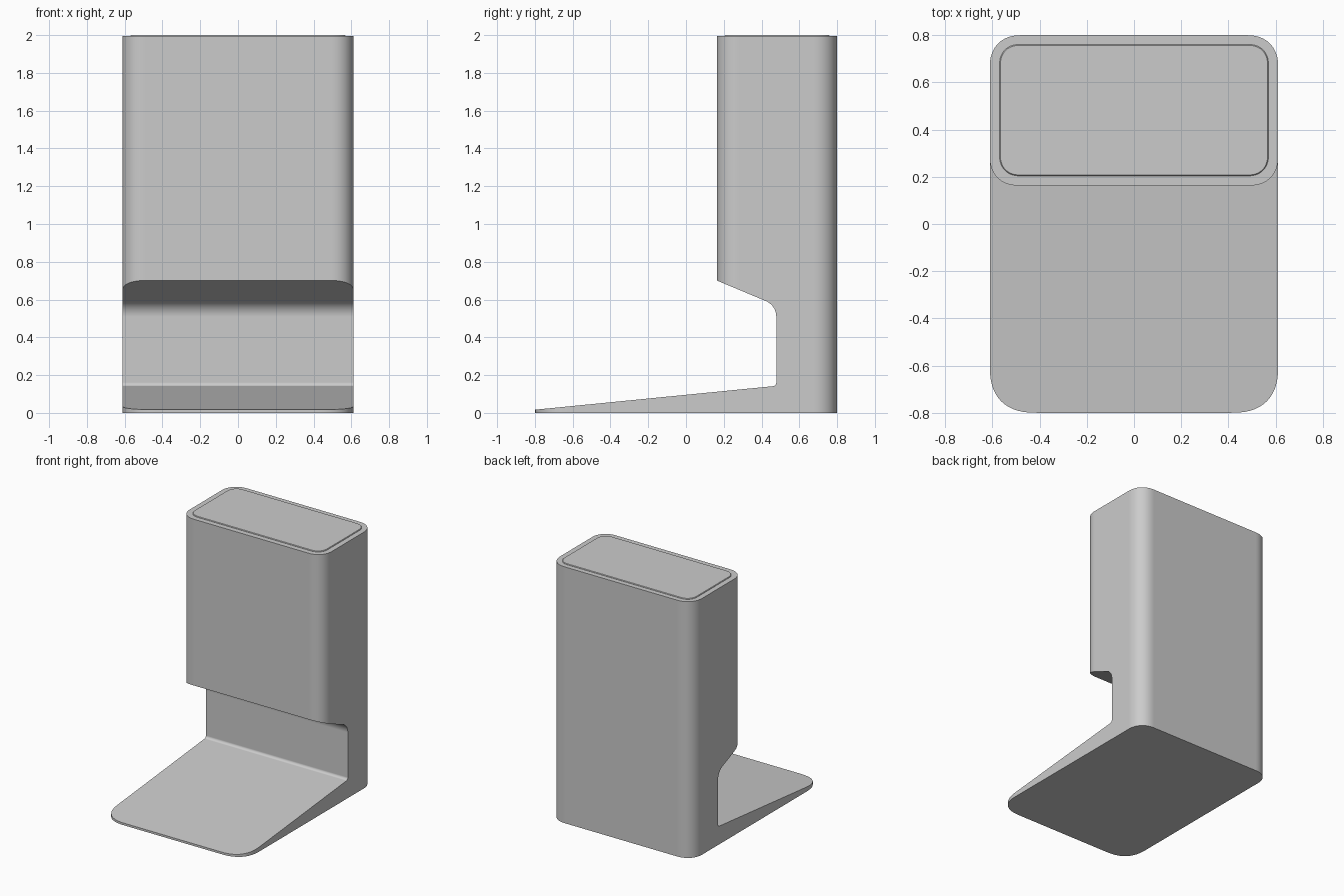
import bpy, bmesh, math
from mathutils import Vector

if "Cube" in bpy.data.objects:
    bpy.data.objects.remove(bpy.data.objects["Cube"])


def corner(cx, cy, sx, sy, r, e=2.0, n=14):
    """Rounded corner at the point (cx, cy), running from the x side to the y side."""
    ox, oy = cx - sx * r, cy - sy * r
    pts = []
    for i in range(n + 1):
        a = math.pi / 2 * i / n
        pts.append((ox + sx * r * math.cos(a) ** (2 / e) if i < n else ox,
                    oy + sy * r * math.sin(a) ** (2 / e)))
    return pts


def rounded_rect(x, y0, y1, r0, r1, e0=2.0, e1=2.0):
    right = corner(x, y0, 1, -1, r0, e0)[::-1] + corner(x, y1, 1, 1, r1, e1)
    return right + [(-px, py) for px, py in reversed(right)]


def fillet(prev, at, nxt, r, n=10):
    """Arc of radius r that rounds the profile point 'at'."""
    p = Vector(at)
    a, b = (Vector(prev) - p).normalized(), (Vector(nxt) - p).normalized()
    half = a.angle(b) / 2
    c = p + (a + b).normalized() * (r / math.sin(half))
    s = (p + a * (r / math.tan(half)) - c).normalized()
    t = (p + b * (r / math.tan(half)) - c).normalized()
    return [tuple(c + s.lerp(t, i / n).normalized() * r) for i in range(n + 1)]


def prism(name, pts, lo, hi, axis='Z'):
    def place(p, h):
        return (p[0], p[1], h) if axis == 'Z' else (h, p[0], p[1])
    bm = bmesh.new()
    face = bm.faces.new([bm.verts.new(place(p, lo)) for p in pts])
    ext = bmesh.ops.extrude_face_region(bm, geom=[face], use_keep_orig=True)['geom']
    move = Vector((0, 0, hi - lo)) if axis == 'Z' else Vector((hi - lo, 0, 0))
    bmesh.ops.translate(bm, vec=move,
                        verts=[v for v in ext if isinstance(v, bmesh.types.BMVert)])
    bmesh.ops.recalc_face_normals(bm, faces=bm.faces)
    me = bpy.data.meshes.new(name)
    bm.to_mesh(me)
    bm.free()
    ob = bpy.data.objects.new(name, me)
    bpy.context.collection.objects.link(ob)
    return ob


def activate(ob):
    bpy.ops.object.select_all(action='DESELECT')
    ob.select_set(True)
    bpy.context.view_layer.objects.active = ob


def cut(ob, cutter):
    m = ob.modifiers.new("cut", 'BOOLEAN')
    m.operation, m.solver, m.object = 'DIFFERENCE', 'EXACT', cutter
    activate(ob)
    bpy.ops.object.modifier_apply(modifier=m.name)
    bpy.data.objects.remove(cutter)


def finish(ob):
    activate(ob)
    bpy.ops.object.shade_smooth_by_angle(angle=math.radians(30))
    ob.modifiers.new("normals", 'WEIGHTED_NORMAL').keep_sharp = True


W, HEAD_FRONT, TOP = 0.611, 0.163, 1.994

# Full footprint block
body = prism("body", rounded_rect(W, -0.8, 0.8, 0.2, 0.13, e0=2.5, e1=2.2), 0, TOP)

# Clear everything in front of the head, leaving rounded head corners
front = corner(W, HEAD_FRONT, 1, -1, 0.12, 2.2)
outline = [(0.75, -1), (0.75, front[0][1])] + front
outline += [(-x, y) for x, y in reversed(outline)]
cut(body, prism("front_cutter", outline, 0.65, 2.2))

# Side notch: sloped tray, upright neck, sloped underside of the head
tray0, tray1 = (-1.0, -0.003), (0.478, 0.143)
under0, under1 = (0.478, 0.569), (-0.1, 0.811)
notch = [tray0] + fillet(tray0, tray1, under0, 0.02)
notch += fillet(tray1, under0, under1, 0.09) + [under1, (-1.0, 0.811)]
cut(body, prism("notch_cutter", notch, -0.8, 0.8, 'X'))
finish(body)

# Slightly raised lid with a softened rim
lid = prism("lid", rounded_rect(0.57, 0.204, 0.761, 0.085, 0.085, 2.2, 2.2), TOP - 0.02, 2.0)
rim = lid.modifiers.new("rim", 'BEVEL')
rim.width, rim.segments = 0.004, 1
rim.limit_method, rim.angle_limit = 'ANGLE', math.radians(60)
finish(lid)
